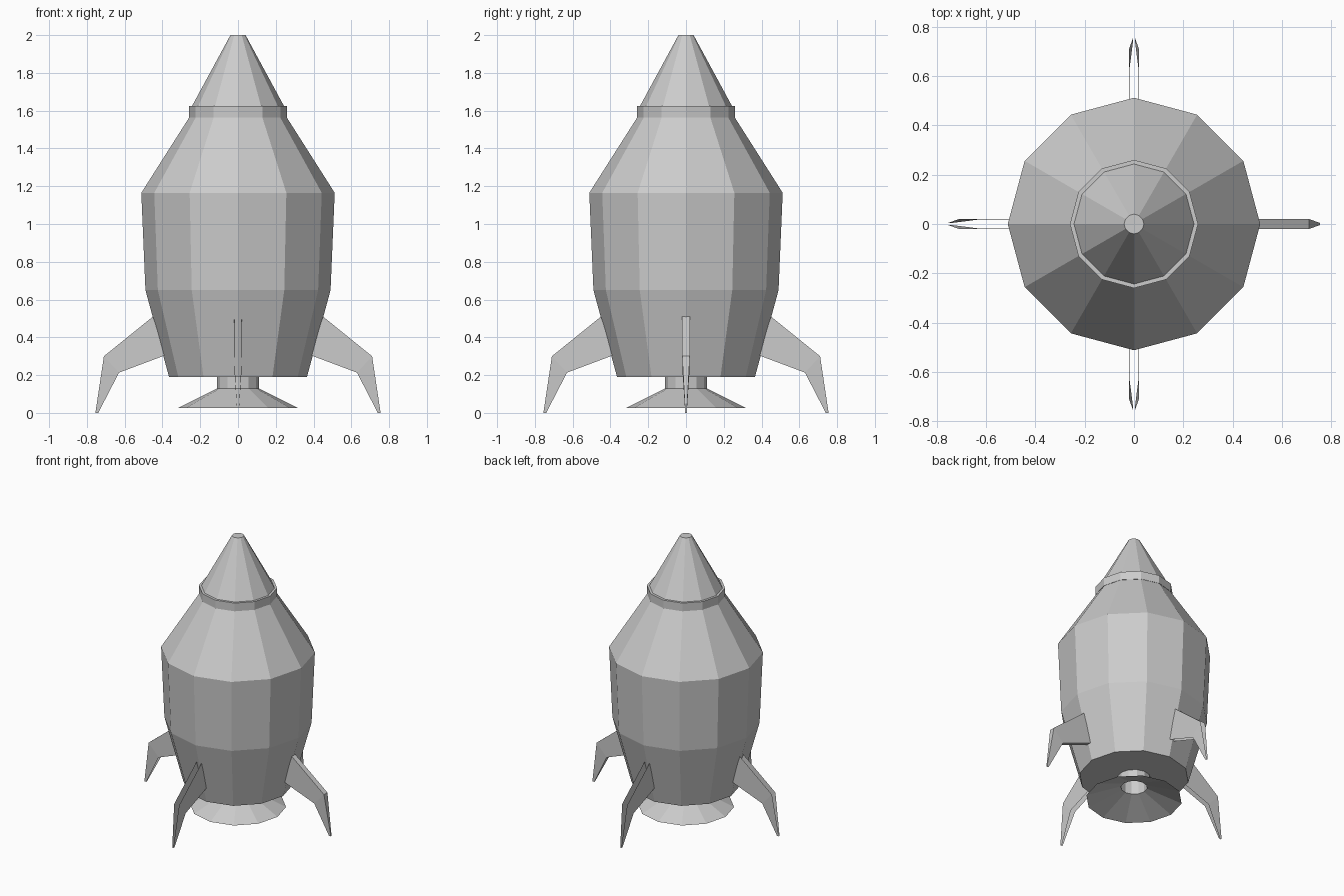
import bpy
import math

SIDES = 12

cube = bpy.data.objects.get("Cube")
if cube:
    bpy.data.objects.remove(cube, do_unlink=True)

grey = bpy.data.materials.new("hull_grey")
grey.use_nodes = True
grey.diffuse_color = (0.6, 0.6, 0.6, 1)
grey.node_tree.nodes["Principled BSDF"].inputs["Base Color"].default_value = (0.6, 0.6, 0.6, 1)


def make_object(name, verts, faces):
    mesh = bpy.data.meshes.new(name)
    mesh.from_pydata(verts, [], faces)
    mesh.materials.append(grey)
    obj = bpy.data.objects.new(name, mesh)
    bpy.context.collection.objects.link(obj)
    return obj


def lathe(name, profile, cap_end=False):
    """Spin a (radius, height) profile, listed upward along the outside."""
    verts = []
    for r, z in profile:
        for i in range(SIDES):
            a = math.tau * i / SIDES
            verts.append((r * math.cos(a), r * math.sin(a), z))
    faces = []
    for k in range(len(profile) - 1):
        for i in range(SIDES):
            j = (i + 1) % SIDES
            lo, hi = k * SIDES, (k + 1) * SIDES
            faces.append((lo + i, lo + j, hi + j, hi + i))
    if cap_end:
        top = (len(profile) - 1) * SIDES
        faces.append(tuple(range(top, top + SIDES)))
    return make_object(name, verts, faces)


# Hull with its flat underside, open around the engine
lathe("hull", [(0.1, 0.19), (0.365, 0.19), (0.49, 0.65), (0.512, 1.165), (0.248, 1.58)])

# Collar and nose
lathe("collar", [(0.24, 1.565), (0.26, 1.565), (0.26, 1.625), (0.24, 1.625)])
lathe("nose_cone", [(0.246, 1.62), (0.04, 2.0)], cap_end=True)

# Engine: inner tube, flared bell, outer neck
lathe("engine_nozzle", [(0.088, 0.24), (0.088, 0.115), (0.32, 0.025),
                        (0.11, 0.13), (0.11, 0.2)])

# Fins: (distance from axis, height, half thickness) around the outline
FIN = [(0.45, 0.51, 0.02), (0.71, 0.3, 0.02), (0.755, 0.0, 0.004),
       (0.74, 0.0, 0.004), (0.63, 0.213, 0.018), (0.385, 0.305, 0.018)]


def make_fin(name, angle, closed):
    n = len(FIN)
    verts = [(x, side * t, z) for side in (-1, 1) for x, z, t in FIN]
    near, far = [0, 1, 4, 5], [1, 2, 3, 4]
    faces = []
    for part in (near, far):
        faces.append(tuple(reversed(part)))
        faces.append(tuple(i + n for i in part))
    if closed:
        # Edge strips joining the two side plates
        for i in range(n):
            j = (i + 1) % n
            faces.append((i, j, j + n, i + n))
    fin = make_object(name, verts, faces)
    fin.rotation_euler.z = angle


# Only the left fin has edge strips; the others are paired plates
for k, label in enumerate(("left", "back", "right", "front")):
    make_fin(label + "_fin", k * math.pi / 2, closed=(k == 0))
